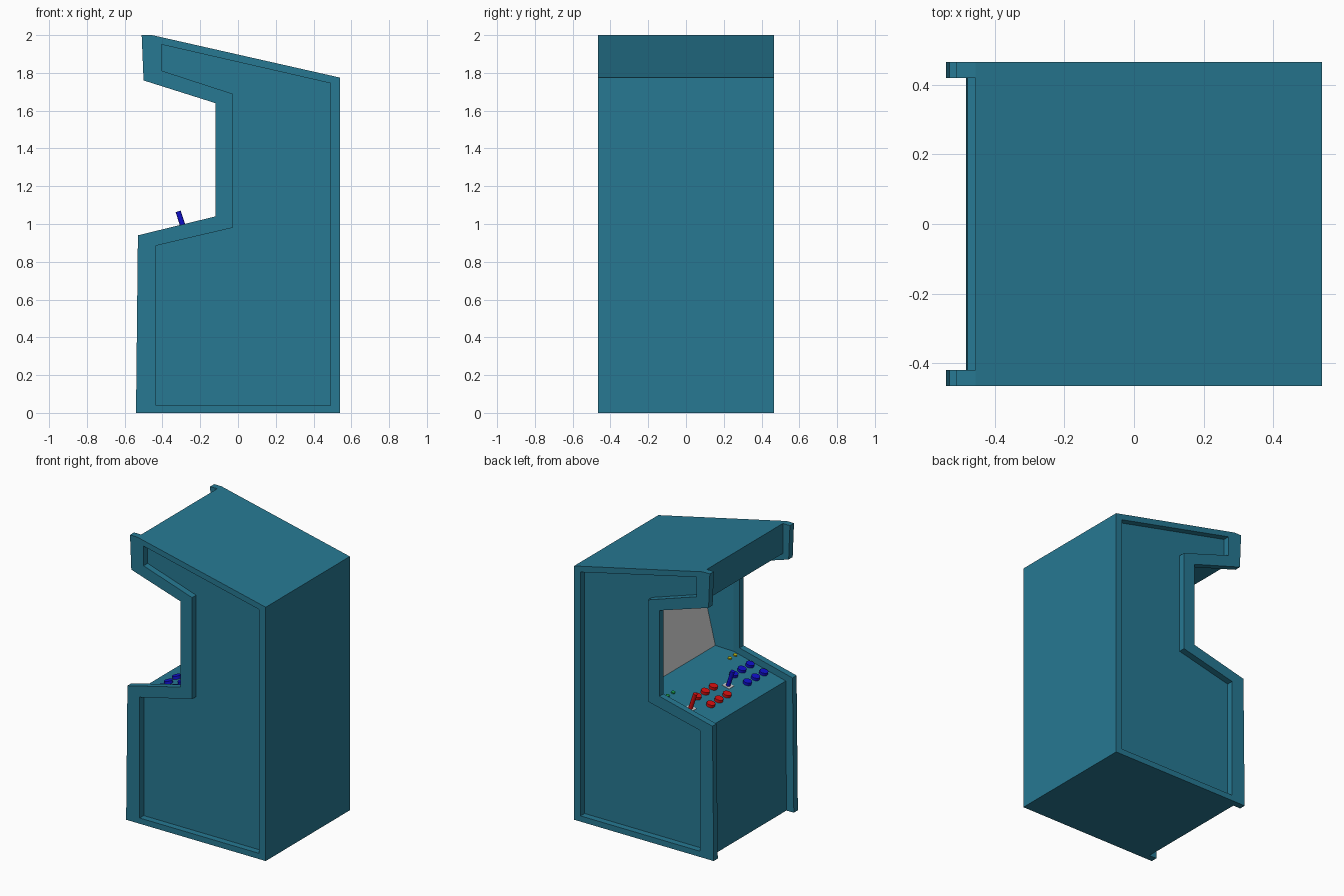
import bpy, bmesh, math
from mathutils import Vector

if "Cube" in bpy.data.objects:
    bpy.data.objects.remove(bpy.data.objects["Cube"])


def material(name, rgb):
    m = bpy.data.materials.new(name)
    m.diffuse_color = (*rgb, 1)
    m.use_nodes = True
    m.node_tree.nodes["Principled BSDF"].inputs["Base Color"].default_value = m.diffuse_color
    return m


TEAL = material("teal", (0.02, 0.19, 0.29))
RED = material("red", (0.7, 0.005, 0.005))
BLUE = material("blue", (0.005, 0.005, 0.6))
GREEN = material("green", (0.01, 0.35, 0.08))
YELLOW = material("yellow", (0.55, 0.5, 0.01))
WHITE = material("white", (0.8, 0.8, 0.8))


def finish(name, bm, mat=None):
    bmesh.ops.recalc_face_normals(bm, faces=bm.faces)
    me = bpy.data.meshes.new(name)
    bm.to_mesh(me)
    bm.free()
    ob = bpy.data.objects.new(name, me)
    bpy.context.collection.objects.link(ob)
    if mat:
        me.materials.append(mat)
    return ob


# side frames: raised rim around a recessed panel
outer = [(-.54, 0), (-.53, .94), (-.12, 1.04), (-.12, 1.64), (-.50, 1.76),
         (-.51, 2), (-.455, 2), (.54, 1.775), (.54, 0)]
inner = [(-.435, .04), (-.435, .885), (-.03, .98), (-.03, 1.69), (-.405, 1.812),
         (-.405, 1.95), (-.39, 1.9466), (.49, 1.745), (.49, .04)]
for side, label in ((-1, "right"), (1, "left")):
    bm = bmesh.new()
    loops = [[bm.verts.new((x, side * y, z)) for x, z in pts]
             for pts, y in ((outer, .42), (outer, .465), (inner, .465), (inner, .42))]
    n = len(outer)
    for k in range(4):
        a, b = loops[k], loops[(k + 1) % 4]
        for i in range(n):
            j = (i + 1) % n
            bm.faces.new((a[i], a[j], b[j], b[i]))
    finish("side_frame_" + label, bm, TEAL)

# cabinet body between the sides
body = [(-.483, 0), (-.478, .905), (-.075, 1.004), (-.075, 1.665),
        (-.455, 1.79), (-.455, 2), (.54, 1.775), (.54, 0)]
bm = bmesh.new()
face = bm.faces.new([bm.verts.new((x, -.42, z)) for x, z in body])
ext = bmesh.ops.extrude_face_region(bm, geom=[face])
bmesh.ops.translate(bm, vec=(0, .84, 0),
                    verts=[v for v in ext["geom"] if isinstance(v, bmesh.types.BMVert)])
bmesh.ops.recalc_face_normals(bm, faces=bm.faces)

# screen surround: inset the upright face and push it back into a funnel
bezel = next(f for f in bm.faces if all(abs(v.co.x + .075) < 1e-4 for v in f.verts))
bmesh.ops.inset_individual(bm, faces=[bezel], thickness=.055)
inset = [(v, v.co.z > 1.3) for v in bezel.verts]
for v, top in inset:
    v.co.x, v.co.z = (.18, 1.6) if top else (.04, 1.03)
corners = [v.co.copy() for v in bezel.verts]
bmesh.ops.delete(bm, geom=[bezel], context='FACES_ONLY')
finish("cabinet_body", bm, TEAL)

# screen
bm = bmesh.new()
bm.faces.new([bm.verts.new(c) for c in corners])
finish("screen", bm)

# control panel parts sit on the sloping deck
SLOPE = math.atan2(.099, .403)
NORMAL = Vector((-math.sin(SLOPE), 0, math.cos(SLOPE)))


def deck(x, y):
    return Vector((x, y, 1.004 + math.tan(SLOPE) * (x + .075)))


def cylinder(name, start, end, radius, mat, sides=16):
    d = end - start
    bpy.ops.mesh.primitive_cylinder_add(vertices=sides, radius=radius, depth=d.length,
                                        location=(start + end) / 2)
    ob = bpy.context.object
    ob.name = name
    ob.rotation_euler = d.to_track_quat('Z', 'Y').to_euler()
    ob.data.materials.append(mat)
    bpy.ops.object.shade_smooth_by_angle()


players = (("first", RED, GREEN, .035, .35, .325), ("second", BLUE, YELLOW, -.37, -.065, -.36))
for who, mat, small, y0, stick_y, start_y in players:
    # action buttons, two rows of three
    for x in (-.234, -.34):
        for i in range(3):
            p = deck(x, y0 + i * .09)
            cylinder(who + "_button", p - NORMAL * .005, p + NORMAL * .02, .028, mat)
    # joystick and its plate
    p = deck(-.28, stick_y)
    cylinder(who + "_joystick", p, p + Vector((-.037, 0, .113)), .014, mat)
    bpy.ops.mesh.primitive_cube_add(size=1, location=p, rotation=(0, -SLOPE, 0))
    plate = bpy.context.object
    plate.name = who + "_joystick_plate"
    plate.scale = (.055, .055, .006)
    plate.data.materials.append(WHITE)
    # start buttons
    for dy in (-.03, .03):
        p = deck(-.107, start_y + dy)
        cylinder(who + "_start_button", p - NORMAL * .004, p + NORMAL * .008, .013, small)
